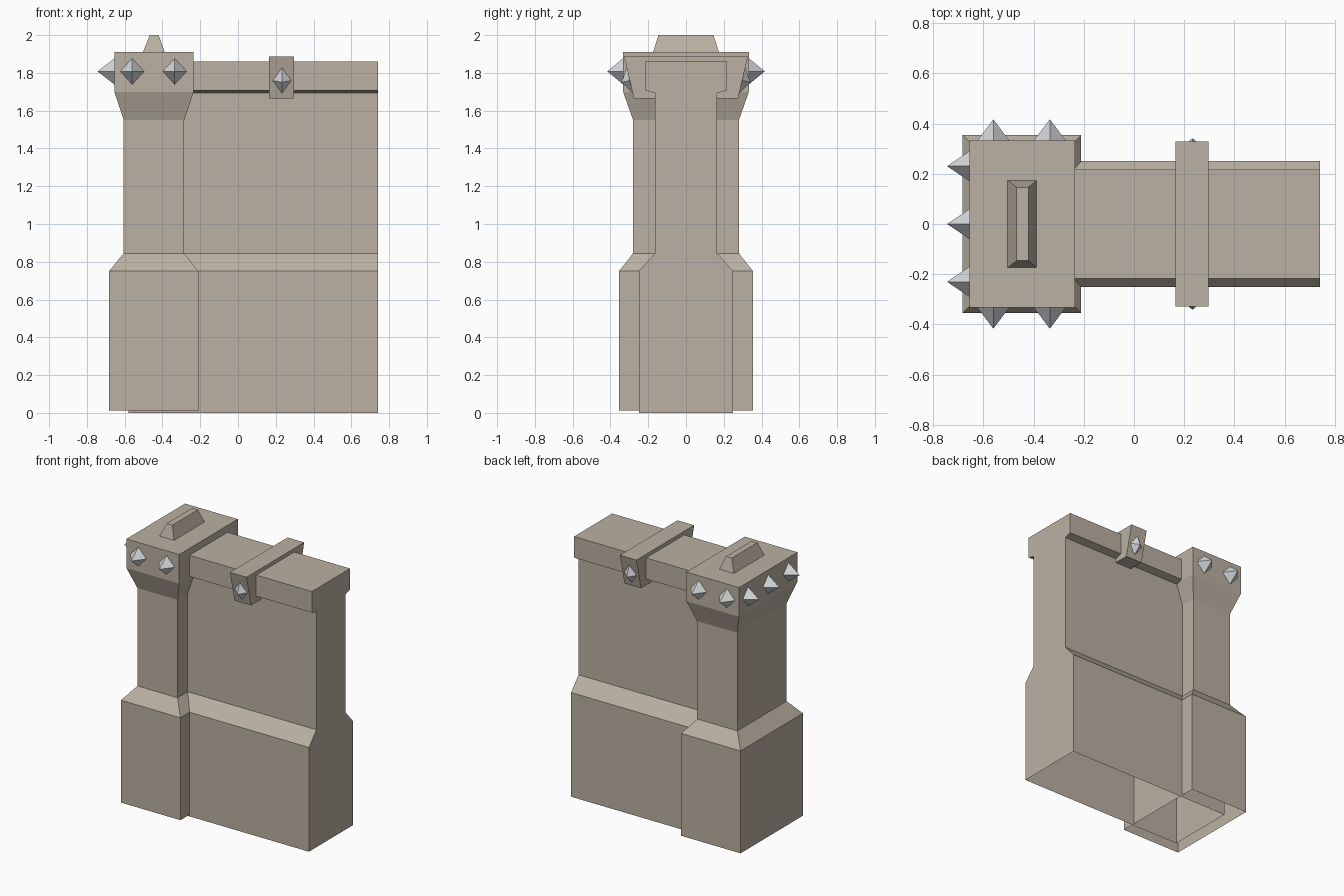
import bpy, bmesh, math
from mathutils import Vector

if "Cube" in bpy.data.objects:
    bpy.data.objects.remove(bpy.data.objects["Cube"])


def material(name, rgb):
    m = bpy.data.materials.new(name)
    m.diffuse_color = (*rgb, 1)
    m.use_nodes = True
    m.node_tree.nodes["Principled BSDF"].inputs["Base Color"].default_value = m.diffuse_color
    return m


STONE = material("warm_stone", (0.50, 0.44, 0.365))
METAL = material("pale_metal", (0.66, 0.67, 0.69))


def finish(name, bm, mat):
    bmesh.ops.recalc_face_normals(bm, faces=bm.faces)
    me = bpy.data.meshes.new(name)
    bm.to_mesh(me)
    bm.free()
    me.materials.append(mat)
    ob = bpy.data.objects.new(name, me)
    bpy.context.collection.objects.link(ob)
    return ob


def stacked(name, levels):
    """Rectangular tower: levels of (x0, x1, half_y, z), open underneath."""
    bm = bmesh.new()
    rings = [[bm.verts.new(c) for c in ((x0, -y, z), (x1, -y, z), (x1, y, z), (x0, y, z))]
             for x0, x1, y, z in levels]
    for a, b in zip(rings, rings[1:]):
        for i in range(4):
            j = (i + 1) % 4
            bm.faces.new((a[i], a[j], b[j], b[i]))
    bm.faces.new(rings[-1])
    return finish(name, bm, STONE)


def extruded(name, half, x0, x1, open_bottom=False):
    """Mirrored (y, z) half profile, listed bottom to top, extruded along x."""
    pts = half + [(-y, z) for y, z in reversed(half)]
    bm = bmesh.new()
    a = [bm.verts.new((x0, y, z)) for y, z in pts]
    b = [bm.verts.new((x1, y, z)) for y, z in pts]
    n = len(pts)
    for i in range(n - 1 if open_bottom else n):
        j = (i + 1) % n
        bm.faces.new((a[i], a[j], b[j], b[i]))
    bm.faces.new(a)
    bm.faces.new(b)
    return finish(name, bm, STONE)


def spike(name, centre, normal, half_w, half_h, length):
    """Four-sided diamond stud pointing along normal."""
    c, n = Vector(centre), Vector(normal).normalized()
    side = Vector((0, 0, 1)).cross(n).normalized()
    up = n.cross(side)
    bm = bmesh.new()
    base = [bm.verts.new(c + o) for o in
            (side * half_w, up * half_h, -side * half_w, -up * half_h)]
    tip = bm.verts.new(c + n * length)
    for i in range(4):
        bm.faces.new((base[i], base[(i + 1) % 4], tip))
    return finish(name, bm, METAL)


# Wall with wide foot and overhanging top
extruded("wall", [(0.25, 0), (0.25, 0.75), (0.165, 0.845), (0.165, 1.693),
                  (0.217, 1.708), (0.217, 1.86)], -0.58, 0.74, open_bottom=True)

# End pillar with wide foot and flared head
stacked("pillar", [(-0.683, -0.21, 0.355, 0.013), (-0.683, -0.21, 0.355, 0.75),
                   (-0.605, -0.285, 0.28, 0.845), (-0.605, -0.285, 0.28, 1.55),
                   (-0.655, -0.235, 0.333, 1.70), (-0.655, -0.235, 0.333, 1.91)])

# Small ridge on the pillar head
stacked("pillar_ridge", [(-0.503, -0.388, 0.174, 1.91), (-0.467, -0.42, 0.146, 2.0)])

# Band clamped over the wall top
extruded("wall_band", [(0.275, 1.664), (0.328, 1.887)], 0.165, 0.297)

# Studs on the pillar head and the band, mirrored front and back
for s, label in ((-1, "front"), (1, "back")):
    for i, x in enumerate((-0.56, -0.335)):
        spike(f"pillar_spike_{label}_{i + 1}", (x, s * 0.333, 1.808), (0, s, 0), 0.063, 0.069, 0.084)
    spike(f"band_spike_{label}", (0.233, s * 0.298, 1.76), (0, s * 0.973, -0.231), 0.049, 0.069, 0.045)

# Studs on the pillar's outer side
for i, y in enumerate((-0.23, 0, 0.23)):
    spike(f"pillar_spike_side_{i + 1}", (-0.655, y, 1.808), (-1, 0, 0), 0.06, 0.069, 0.089)
